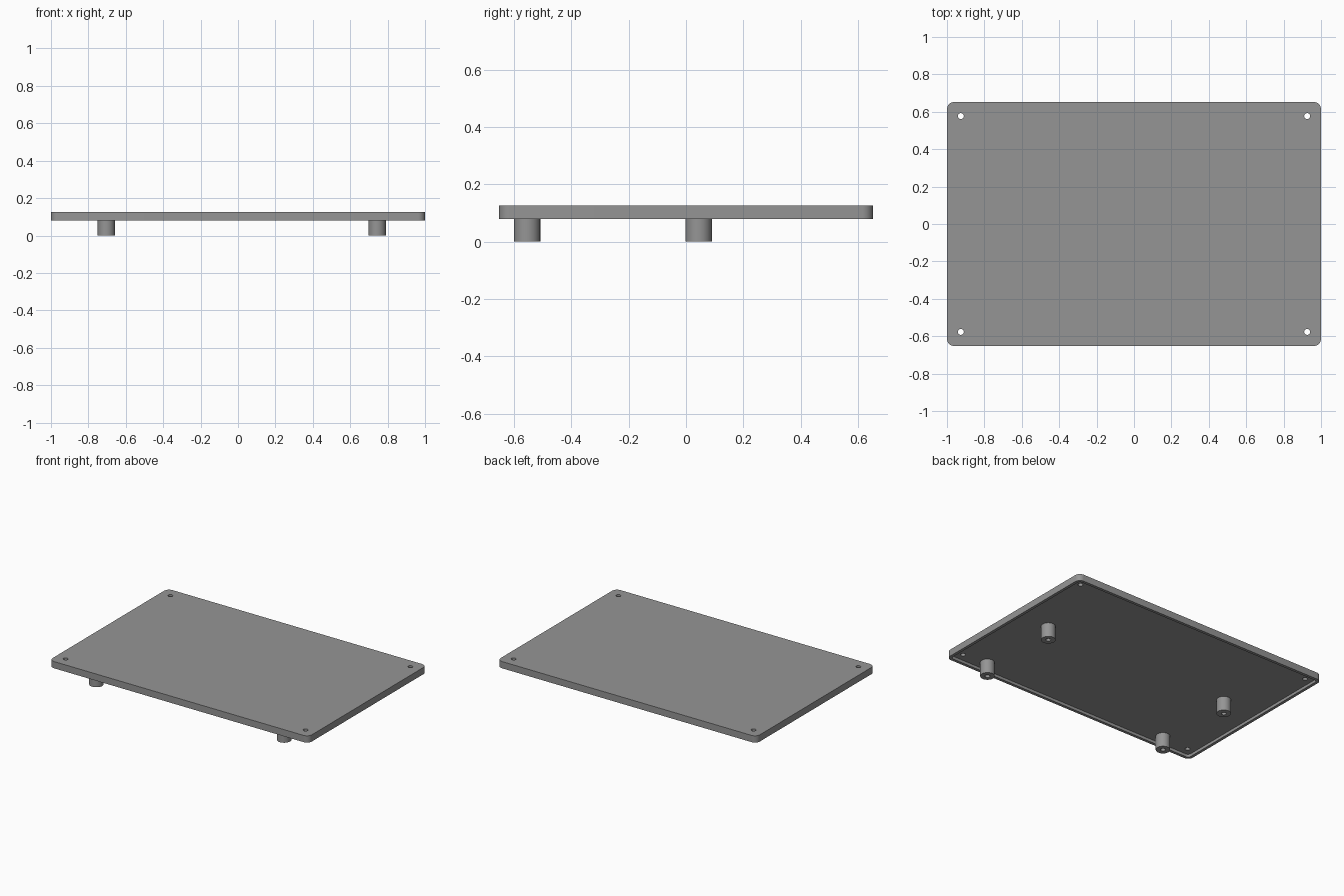
import bpy, bmesh, math

if "Cube" in bpy.data.objects:
    bpy.data.objects.remove(bpy.data.objects["Cube"])

gray = bpy.data.materials.new("mid gray")
gray.diffuse_color = (0.3, 0.3, 0.3, 1)
gray.use_nodes = True
gray.node_tree.nodes["Principled BSDF"].inputs["Base Color"].default_value = gray.diffuse_color

W, D = 2.0, 1.304            # plate size
Z0, Z1 = 0.079, 0.126        # plate underside and top
LIP, RECESS = 0.02, 0.02     # rim width and depth under the plate


def finish(name, bm):
    bmesh.ops.recalc_face_normals(bm, faces=bm.faces)
    me = bpy.data.meshes.new(name)
    bm.to_mesh(me)
    bm.free()
    me.materials.append(gray)
    ob = bpy.data.objects.new(name, me)
    bpy.context.collection.objects.link(ob)
    return ob


def prism(name, pts, z0, z1):
    bm = bmesh.new()
    face = bm.faces.new([bm.verts.new((x, y, z0)) for x, y in pts])
    ext = bmesh.ops.extrude_face_region(bm, geom=[face])
    verts = [v for v in ext["geom"] if isinstance(v, bmesh.types.BMVert)]
    bmesh.ops.translate(bm, verts=verts, vec=(0, 0, z1 - z0))
    return finish(name, bm)


def rounded_rect(w, d, r, n=8):
    pts = []
    for i, (sx, sy) in enumerate([(1, 1), (-1, 1), (-1, -1), (1, -1)]):
        for k in range(n + 1):
            a = math.pi / 2 * (i + k / n)
            pts.append((sx * (w / 2 - r) + r * math.cos(a),
                        sy * (d / 2 - r) + r * math.sin(a)))
    return pts


def circle(x, y, r, n=32):
    return [(x + r * math.cos(2 * math.pi * k / n),
             y + r * math.sin(2 * math.pi * k / n)) for k in range(n)]


def smooth(ob):
    bpy.ops.object.select_all(action='DESELECT')
    ob.select_set(True)
    bpy.context.view_layer.objects.active = ob
    bpy.ops.object.shade_smooth_by_angle(angle=math.radians(30))


def cut(ob, cutter):
    bpy.context.view_layer.objects.active = ob
    mod = ob.modifiers.new("cut", 'BOOLEAN')
    mod.operation = 'DIFFERENCE'
    mod.solver = 'EXACT'
    mod.object = cutter
    bpy.ops.object.modifier_apply(modifier=mod.name)
    bpy.data.objects.remove(cutter, do_unlink=True)


# Rounded plate, hollowed underneath so a thin rim remains
plate = prism("plate", rounded_rect(W, D, 0.038), Z0, Z1)
cut(plate, prism("recess_cutter",
                 rounded_rect(W - 2 * LIP, D - 2 * LIP, 0.02),
                 Z0 - 0.05, Z0 + RECESS))

# Screw holes through the corners
for sx in (-1, 1):
    for sy in (-1, 1):
        cut(plate, prism("hole_cutter", circle(sx * 0.926, sy * 0.577, 0.016),
                         Z0 - 0.05, Z1 + 0.05))
smooth(plate)

# Round standoffs with a blind hole in the lower end
for x in (-0.704, 0.744):
    for y in (-0.554, 0.044):
        boss = prism("standoff", circle(x, y, 0.046), 0, Z0 + RECESS + 0.002)
        cut(boss, prism("bore_cutter", circle(x, y, 0.016), -0.05, 0.08))
        smooth(boss)
